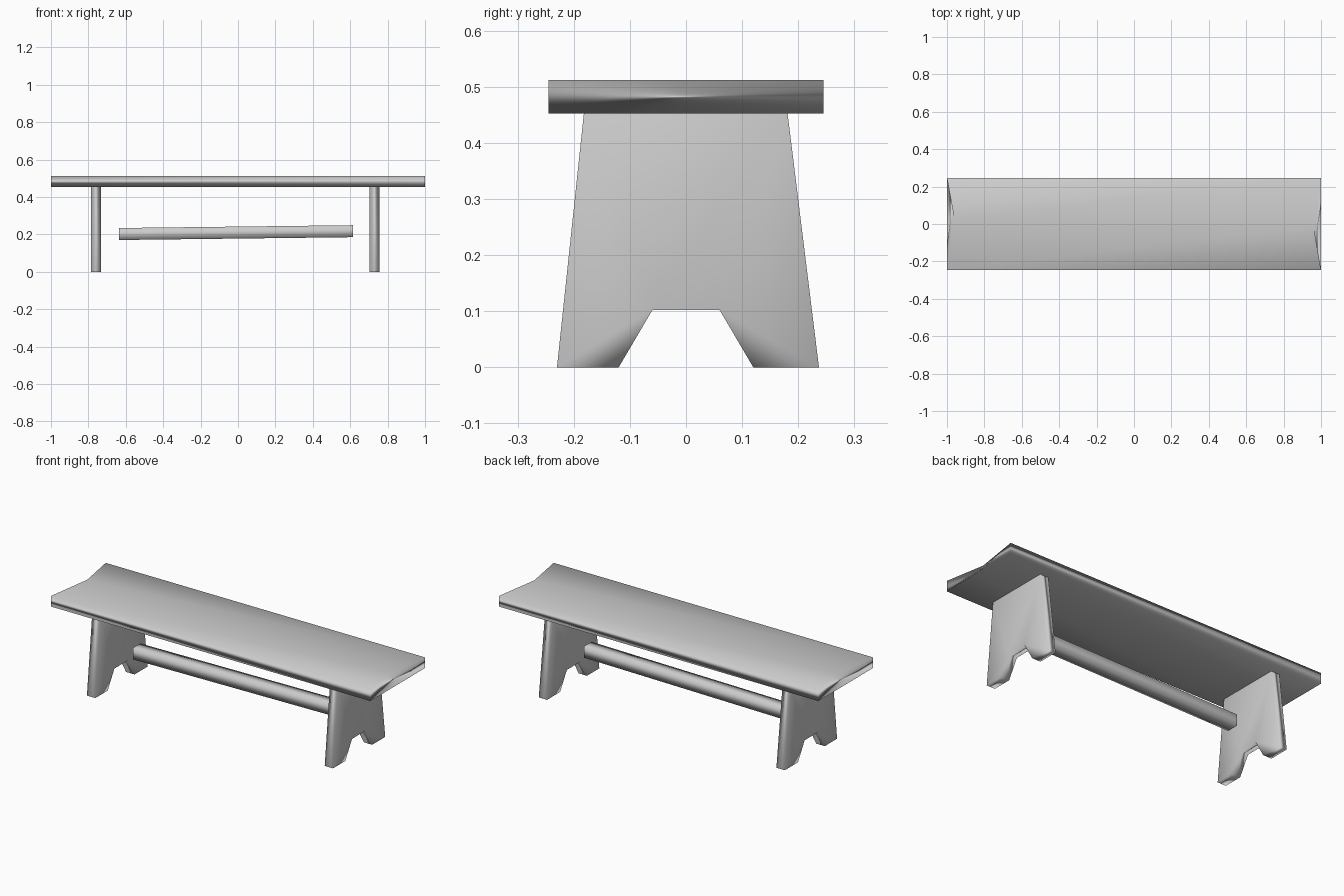
import bpy
import bmesh
from mathutils import Vector

if "Cube" in bpy.data.objects:
    bpy.data.objects.remove(bpy.data.objects["Cube"], do_unlink=True)

grey = bpy.data.materials.new("light_grey")
grey.use_nodes = True
grey.diffuse_color = (0.6, 0.6, 0.6, 1)
grey.node_tree.nodes["Principled BSDF"].inputs["Base Color"].default_value = (0.6, 0.6, 0.6, 1)


def loft(name, ring_a, ring_b):
    """Closed solid joining two matching outlines, with soft area-weighted normals."""
    bm = bmesh.new()
    a = [bm.verts.new(p) for p in ring_a]
    b = [bm.verts.new(p) for p in ring_b]
    bm.faces.new(a)
    bm.faces.new(b)
    for i in range(len(a)):
        j = (i + 1) % len(a)
        bm.faces.new((a[i], a[j], b[j], b[i]))
    bmesh.ops.recalc_face_normals(bm, faces=bm.faces)
    # Split outlines into triangles so concave shapes stay clean
    bmesh.ops.triangulate(bm, faces=[f for f in bm.faces if len(f.verts) > 4])
    for f in bm.faces:
        f.smooth = True
    mesh = bpy.data.meshes.new(name)
    bm.to_mesh(mesh)
    bm.free()
    mesh.materials.append(grey)
    obj = bpy.data.objects.new(name, mesh)
    bpy.context.collection.objects.link(obj)
    mod = obj.modifiers.new("soft_normals", "WEIGHTED_NORMAL")
    mod.mode = "FACE_AREA"
    return obj


# Seat plank: straight ends below, ends dipping inward along the top
half_w = 0.245


def seat_outline(z, dip):
    return [(-1, -half_w, z), (1, -half_w, z), (1 - dip, -0.015, z),
            (1, half_w, z), (-1, half_w, z), (-1 + dip, 0.025, z)]


loft("seat", seat_outline(0.452, 0), seat_outline(0.512, 0.04))

# Tapered plank legs with an arched foot cutout
leg_profile = [(-0.23, 0), (-0.12, 0), (-0.06, 0.102), (0.06, 0.102),
               (0.12, 0), (0.237, 0), (0.181, 0.453), (-0.182, 0.453)]
for name, x0, x1 in (("right_leg", -0.785, -0.732), ("left_leg", 0.704, 0.756)):
    loft(name, [(x0, y, z) for y, z in leg_profile], [(x1, y, z) for y, z in leg_profile])


# Square stretcher, tilted slightly up toward the left
def beam_end(x, z):
    corners = [(-1, -1), (1, -1), (1, 1), (-1, 1)]
    return [Vector((x, 0.034 * sy, z + 0.032 * sz)) for sy, sz in corners]


loft("stretcher", beam_end(-0.635, 0.202), beam_end(0.615, 0.217))
